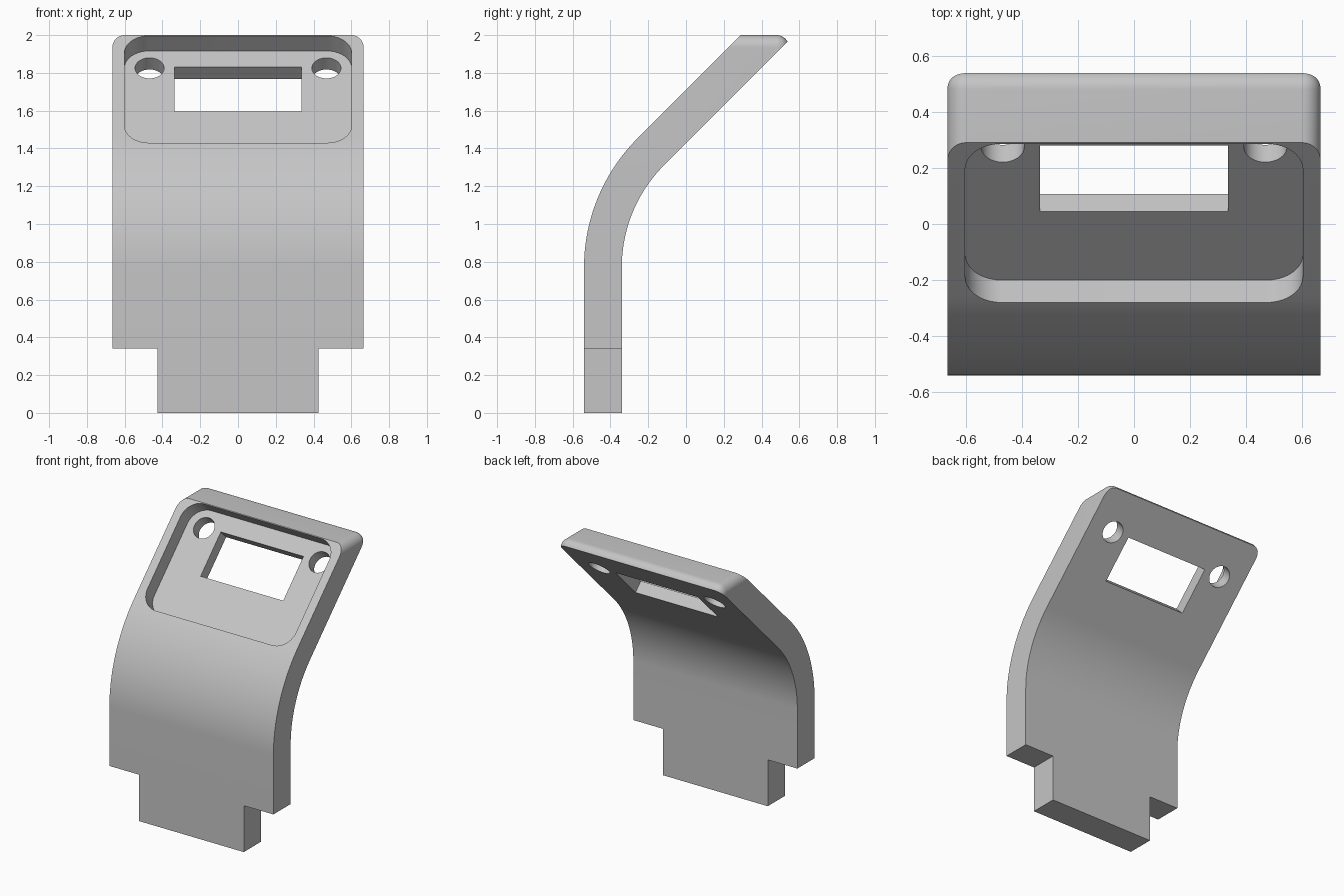
import bpy, bmesh, math
from mathutils import Matrix, Vector

cube = bpy.data.objects.get("Cube")
if cube:
    bpy.data.objects.remove(cube)

HALF_W, THICK = 0.665, 0.2
FRONT_Y, BEND_Z, BEND_R = -0.54, 0.77, 0.966
TILT = math.radians(45)
DEPTH = 0.113                      # recess depth

grey = bpy.data.materials.new("light_grey")
grey.use_nodes = True
grey.diffuse_color = (0.56, 0.56, 0.56, 1)
grey.node_tree.nodes["Principled BSDF"].inputs["Base Color"].default_value = grey.diffuse_color


def finish(name, bm):
    bmesh.ops.recalc_face_normals(bm, faces=bm.faces)
    mesh = bpy.data.meshes.new(name)
    bm.to_mesh(mesh)
    bm.free()
    mesh.materials.append(grey)
    obj = bpy.data.objects.new(name, mesh)
    bpy.context.collection.objects.link(obj)
    return obj


def box(name, lo, hi, radius=0, upright_only=False):
    """Box between two corners, with optionally rounded edges."""
    lo, hi = Vector(lo), Vector(hi)
    bm = bmesh.new()
    bmesh.ops.create_cube(bm, size=1)
    for v in bm.verts:
        v.co = (lo + hi) / 2 + v.co * (hi - lo)
    if radius:
        edges = [e for e in bm.edges if not upright_only
                 or abs(e.verts[0].co.z - e.verts[1].co.z) > 0.01]
        bmesh.ops.bevel(bm, geom=edges, offset=radius, segments=10,
                        profile=0.5, affect='EDGES')
    return finish(name, bm)


def combine(target, cutter, operation='DIFFERENCE'):
    mod = target.modifiers.new("cut", 'BOOLEAN')
    mod.operation, mod.solver, mod.object = operation, 'EXACT', cutter
    bpy.context.view_layer.objects.active = target
    bpy.ops.object.modifier_apply(modifier=mod.name)
    bpy.data.objects.remove(cutter)


# Bent plate: side profile swept across the width
centre_y = FRONT_Y + BEND_R


def side_line(radius):
    pts = [(centre_y - radius, 0)]
    for i in range(25):
        a = TILT * i / 24
        pts.append((centre_y - radius * math.cos(a), BEND_Z + radius * math.sin(a)))
    y, z = pts[-1]
    return pts + [(y + 1, z + 1)]


profile = side_line(BEND_R) + side_line(BEND_R - THICK)[::-1]
bm = bmesh.new()
face = bm.faces.new([bm.verts.new((-0.8, y, z)) for y, z in profile])
sweep = bmesh.ops.extrude_face_region(bm, geom=[face])
bmesh.ops.translate(bm, vec=(1.6, 0, 0),
                    verts=[g for g in sweep["geom"] if isinstance(g, bmesh.types.BMVert)])
bracket = finish("bent_bracket", bm)

# Trim sides and level top end with rounded edges
combine(bracket, box("trim", (-HALF_W, -2, -1), (HALF_W, 0.545, 2), 0.065), 'INTERSECT')

# Shoulders either side of the bottom tab
for side in (-1, 1):
    xs = sorted((side * 0.425, side * 1.0))
    combine(bracket, box("shoulder", (xs[0], -1, -0.5), (xs[1], 0.5, 0.34)))

# Frame lying on the sloping front surface, its origin at height BASE_Z
BASE_Z = 1.453
slope = Matrix.Translation((0, BASE_Z - 1.71, BASE_Z)) @ Matrix.Rotation(TILT, 4, 'X')


def along(z):
    """Distance up the slope to a given height."""
    return (z - BASE_Z) / math.sin(TILT)


def cut_on_slope(cutter):
    cutter.data.transform(slope)
    combine(bracket, cutter)


# Rounded recess, window and two screw holes
cut_on_slope(box("recess", (-0.602, along(1.43), -DEPTH), (0.602, along(1.996), 0.3), 0.13, True))
cut_on_slope(box("window", (-0.335, along(1.675), -0.4), (0.335, along(1.91), 0.1)))
for side in (-1, 1):
    bm = bmesh.new()
    bmesh.ops.create_cone(bm, cap_ends=True, segments=48, radius1=0.077, radius2=0.077, depth=0.5,
                          matrix=Matrix.Translation((side * 0.468, along(1.905), -0.15)))
    cut_on_slope(finish("screw_hole", bm))

bpy.ops.object.select_all(action='DESELECT')
bracket.select_set(True)
bpy.context.view_layer.objects.active = bracket
bpy.ops.object.shade_smooth_by_angle(angle=math.radians(30))
